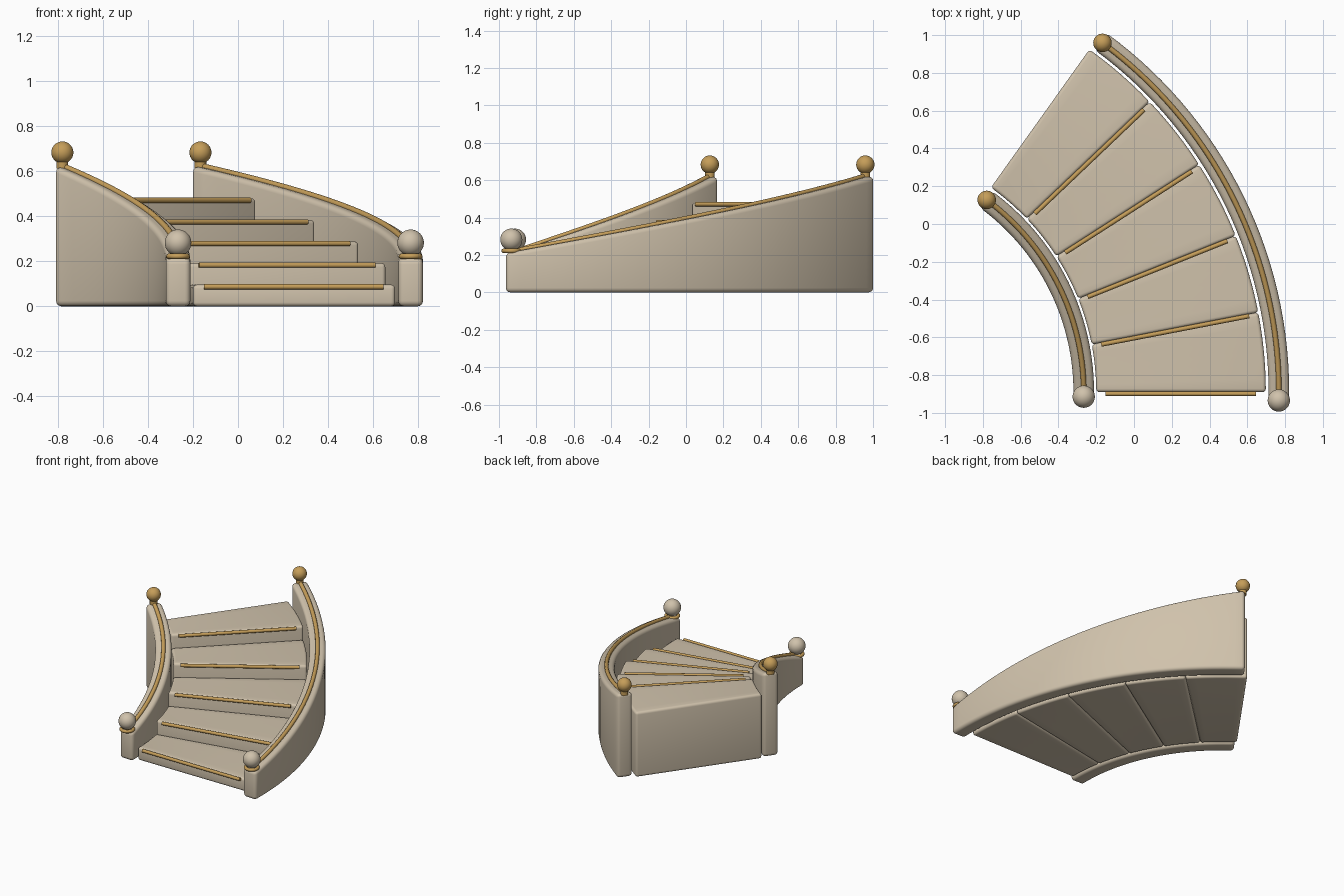
import bpy, bmesh
from math import sin, cos, radians
from mathutils import Vector

cube = bpy.data.objects.get("Cube")
if cube:
    bpy.data.objects.remove(cube, do_unlink=True)

# Layout of the curved flight: arc centre, radii and angles (degrees)
CX, CY = -1.53, -0.89
R_IN, R_OUT = 1.264, 2.297
A_START, A_END = -1.8, 53.9
STEPS, STEP_ANGLE, RISE = 5, 10.9, 0.096
WALL_LOW, WALL_HIGH = 0.21, 0.622


def material(name, color, rough, metal=0.0):
    m = bpy.data.materials.new(name)
    m.use_nodes = True
    m.diffuse_color = (*color, 1)
    b = m.node_tree.nodes["Principled BSDF"]
    b.inputs["Base Color"].default_value = (*color, 1)
    b.inputs["Roughness"].default_value = rough
    b.inputs["Metallic"].default_value = metal
    return m


stone = material("warm stone", (0.63, 0.54, 0.41), 0.7)
gold = material("antique gold", (0.56, 0.34, 0.10), 0.5)


def polar(r, angle, z):
    a = radians(angle)
    return Vector((CX + r * cos(a), CY + r * sin(a), z))


def wall_top(angle):
    t = (angle - A_START) / (A_END - A_START)
    return WALL_LOW + (WALL_HIGH - WALL_LOW) * t


def finish(obj, mat):
    obj.data.materials.append(mat)
    bpy.ops.object.select_all(action='DESELECT')
    obj.select_set(True)
    bpy.context.view_layer.objects.active = obj
    bpy.ops.object.shade_smooth_by_angle(angle=radians(40))
    return obj


def arc_block(name, r0, r1, a0, a1, segments, top, bevel):
    """Solid arc-shaped block with rounded edges; top gives height by angle."""
    bm = bmesh.new()
    rings = []
    for i in range(segments + 1):
        a = a0 + (a1 - a0) * i / segments
        h = top(a)
        rings.append([bm.verts.new(polar(r, a, z))
                      for r, z in ((r0, 0), (r1, 0), (r1, h), (r0, h))])
    for p, q in zip(rings, rings[1:]):
        for k in range(4):
            n = (k + 1) % 4
            bm.faces.new((p[k], p[n], q[n], q[k]))
    bm.faces.new(rings[0])
    bm.faces.new(rings[-1])
    bmesh.ops.recalc_face_normals(bm, faces=bm.faces)
    sharp = [e for e in bm.edges if e.calc_face_angle() > radians(35)]
    bmesh.ops.bevel(bm, geom=sharp, offset=bevel, segments=4, profile=0.5,
                    affect='EDGES', clamp_overlap=True)
    me = bpy.data.meshes.new(name)
    bm.to_mesh(me)
    bm.free()
    obj = bpy.data.objects.new(name, me)
    bpy.context.collection.objects.link(obj)
    return finish(obj, stone)


def tube(name, points, radius):
    """Round capped bar along a path."""
    cu = bpy.data.curves.new(name, 'CURVE')
    cu.dimensions = '3D'
    cu.bevel_depth = radius
    cu.bevel_resolution = 3
    cu.use_fill_caps = True
    sp = cu.splines.new('POLY')
    sp.points.add(len(points) - 1)
    for p, co in zip(sp.points, points):
        p.co = (*co, 1)
    sp.use_smooth = True
    cu.materials.append(gold)
    obj = bpy.data.objects.new(name, cu)
    bpy.context.collection.objects.link(obj)
    return obj


def ball(name, loc, radius, mat):
    bpy.ops.mesh.primitive_uv_sphere_add(segments=32, ring_count=16,
                                         radius=radius, location=loc)
    bpy.context.object.name = name
    finish(bpy.context.object, mat)


# Steps, each a solid wedge down to the floor, with a gold nosing bar
for i in range(STEPS):
    a = i * STEP_ANGLE
    height = RISE * (i + 1)
    arc_block(f"step_{i + 1}", 1.33, 2.228, a, a + STEP_ANGLE, 6,
              lambda _, h=height: h, 0.018)
    forward = Vector((sin(radians(a)), -cos(radians(a)), 0)) * 0.009
    tube(f"nosing_{i + 1}", [polar(r, a, height - 0.009) + forward
                             for r in (1.38, 2.177)], 0.012)

# Side walls with handrail, lower and upper finials
for side, r in (("right", R_IN), ("left", R_OUT)):
    arc_block(f"{side}_wall", r - 0.0545, r + 0.0545, A_START, A_END, 30,
              wall_top, 0.024)

    low, high = -1.1, A_END - 0.3
    n = 48
    path = [low + (high - low) * k / n for k in range(n + 1)]
    tube(f"{side}_handrail", [polar(r, a, wall_top(a) + 0.003) for a in path], 0.014)

    bpy.ops.mesh.primitive_torus_add(location=polar(r, low, 0.222), major_radius=0.041,
                                     minor_radius=0.012, major_segments=32,
                                     minor_segments=10)
    bpy.context.object.name = f"{side}_lower_collar"
    finish(bpy.context.object, gold)
    ball(f"{side}_lower_finial", polar(r, low, 0.282), 0.059, stone)

    bpy.ops.mesh.primitive_cylinder_add(vertices=24, radius=0.026, depth=0.04,
                                        location=polar(r, high, 0.632))
    bpy.context.object.name = f"{side}_upper_collar"
    finish(bpy.context.object, gold)
    ball(f"{side}_upper_finial", polar(r, high, 0.683), 0.049, gold)
